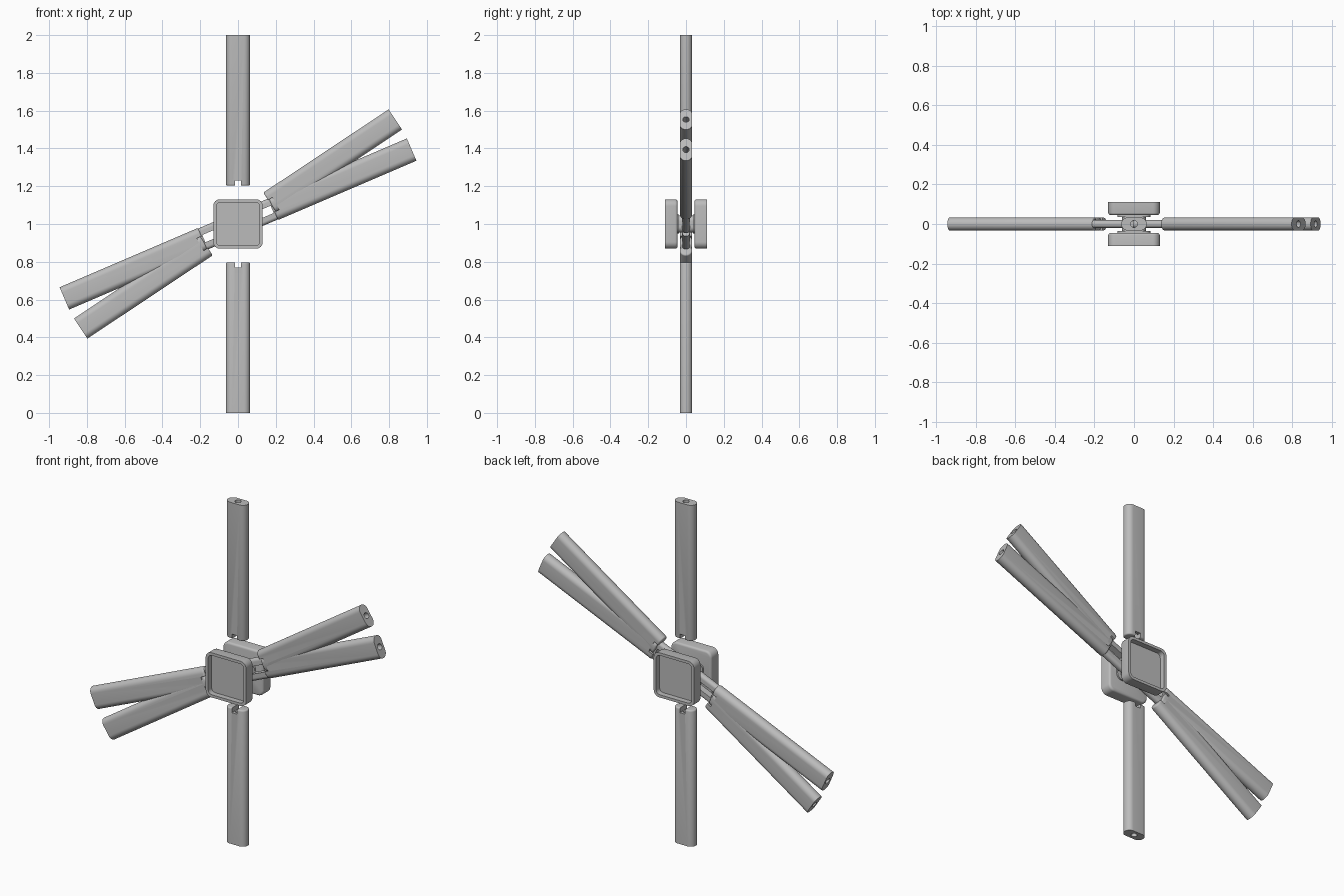
import bpy, bmesh
from math import sin, cos, pi, radians
from mathutils import Matrix

if "Cube" in bpy.data.objects:
    bpy.data.objects.remove(bpy.data.objects["Cube"], do_unlink=True)

grey = bpy.data.materials.new("plain grey")
grey.use_nodes = True
grey.diffuse_color = (0.5, 0.5, 0.5, 1)
grey.node_tree.nodes["Principled BSDF"].inputs["Base Color"].default_value = (0.5, 0.5, 0.5, 1)

CENTRE = Matrix.Translation((0, 0, 1))


def rounded_rect(w, h, r, n=8):
    """Outline of a rectangle with round corners."""
    pts = []
    for k, (sx, sy) in enumerate([(1, 1), (-1, 1), (-1, -1), (1, -1)]):
        for i in range(n + 1):
            a = (k + i / n) * pi / 2
            pts.append((sx * (w / 2 - r) + r * cos(a), sy * (h / 2 - r) + r * sin(a)))
    return pts


def prism(name, pts, z0, z1, matrix, bevel=0.0, bevel_ends=()):
    """Extrude an outline along local z, optionally rounding its end rims."""
    bm = bmesh.new()
    base = bm.faces.new([bm.verts.new((x, y, z0)) for x, y in pts])
    ext = bmesh.ops.extrude_face_region(bm, geom=[base])
    top = [v for v in ext["geom"] if isinstance(v, bmesh.types.BMVert)]
    bmesh.ops.translate(bm, verts=top, vec=(0, 0, z1 - z0))
    bmesh.ops.remove_doubles(bm, verts=bm.verts, dist=1e-5)
    bmesh.ops.recalc_face_normals(bm, faces=bm.faces)
    if bevel:
        rims = [e for e in bm.edges
                if any(all(abs(v.co.z - z) < 1e-5 for v in e.verts) for z in bevel_ends)]
        bmesh.ops.bevel(bm, geom=rims, offset=bevel, segments=3, profile=0.5, affect='EDGES')
    mesh = bpy.data.meshes.new(name)
    bm.to_mesh(mesh)
    bm.free()
    mesh.materials.append(grey)
    ob = bpy.data.objects.new(name, mesh)
    bpy.context.collection.objects.link(ob)
    ob.matrix_world = CENTRE @ matrix
    return ob


def cut(ob, cutter):
    """Subtract a cutter and discard it."""
    mod = ob.modifiers.new("cut", 'BOOLEAN')
    mod.operation = 'DIFFERENCE'
    mod.solver = 'EXACT'
    mod.object = cutter
    bpy.context.view_layer.objects.active = ob
    bpy.ops.object.modifier_apply(modifier=mod.name)
    bpy.data.objects.remove(cutter, do_unlink=True)


def smooth(ob):
    bpy.ops.object.select_all(action='DESELECT')
    ob.select_set(True)
    bpy.context.view_layer.objects.active = ob
    bpy.ops.object.shade_smooth_by_angle(angle=radians(35))


def radial(degrees):
    """Turn local z to point outwards at an angle in the front plane."""
    return Matrix.Rotation(radians(90 - degrees), 4, 'Y')


# Six hollow flat arms, each with a notch at its inner end
INNER, OUTER = 0.203, 1.0
for name, angle in [("top_arm", 90), ("bottom_arm", 270),
                    ("left_upper_arm", 33.6), ("left_lower_arm", 23.2),
                    ("right_lower_arm", 213.6), ("right_upper_arm", 203.2)]:
    m = radial(angle)
    arm = prism(name, rounded_rect(0.128, 0.066, 0.032), INNER, OUTER, m, 0.008, (INNER,))
    cut(arm, prism("bore", rounded_rect(0.034, 0.034, 0.0169), 0.1, 1.1, m))
    cut(arm, prism("notch", rounded_rect(0.034, 0.2, 0.001, 1), 0.1, 0.23, m))
    smooth(arm)

# Slotted links between the hub and the paired arms
for name, angle in [("left_link", 23.2), ("right_link", 203.2)]:
    m = radial(angle)
    link = prism(name, rounded_rect(0.122, 0.04, 0.018), 0.02, 0.25, m)
    cut(link, prism("slot", rounded_rect(0.042, 0.2, 0.001, 1), 0.1, 0.197, m))
    smooth(link)

# Hub core joining the two pads
facing = {"front": Matrix.Rotation(pi / 2, 4, 'X'), "back": Matrix.Rotation(-pi / 2, 4, 'X')}
smooth(prism("hub_core", rounded_rect(0.12, 0.09, 0.03), -0.05, 0.05, facing["front"]))

# Square pads with a shallow tray on the outer face
for side, m in facing.items():
    smooth(prism(side + "_flange", rounded_rect(0.165, 0.1, 0.03), 0.036, 0.055, m))
    pad = prism(side + "_pad", rounded_rect(0.262, 0.262, 0.036), 0.045, 0.112, m,
                0.012, (0.045,))
    cut(pad, prism("tray", rounded_rect(0.23, 0.23, 0.024), 0.08, 0.2, m))
    smooth(pad)
